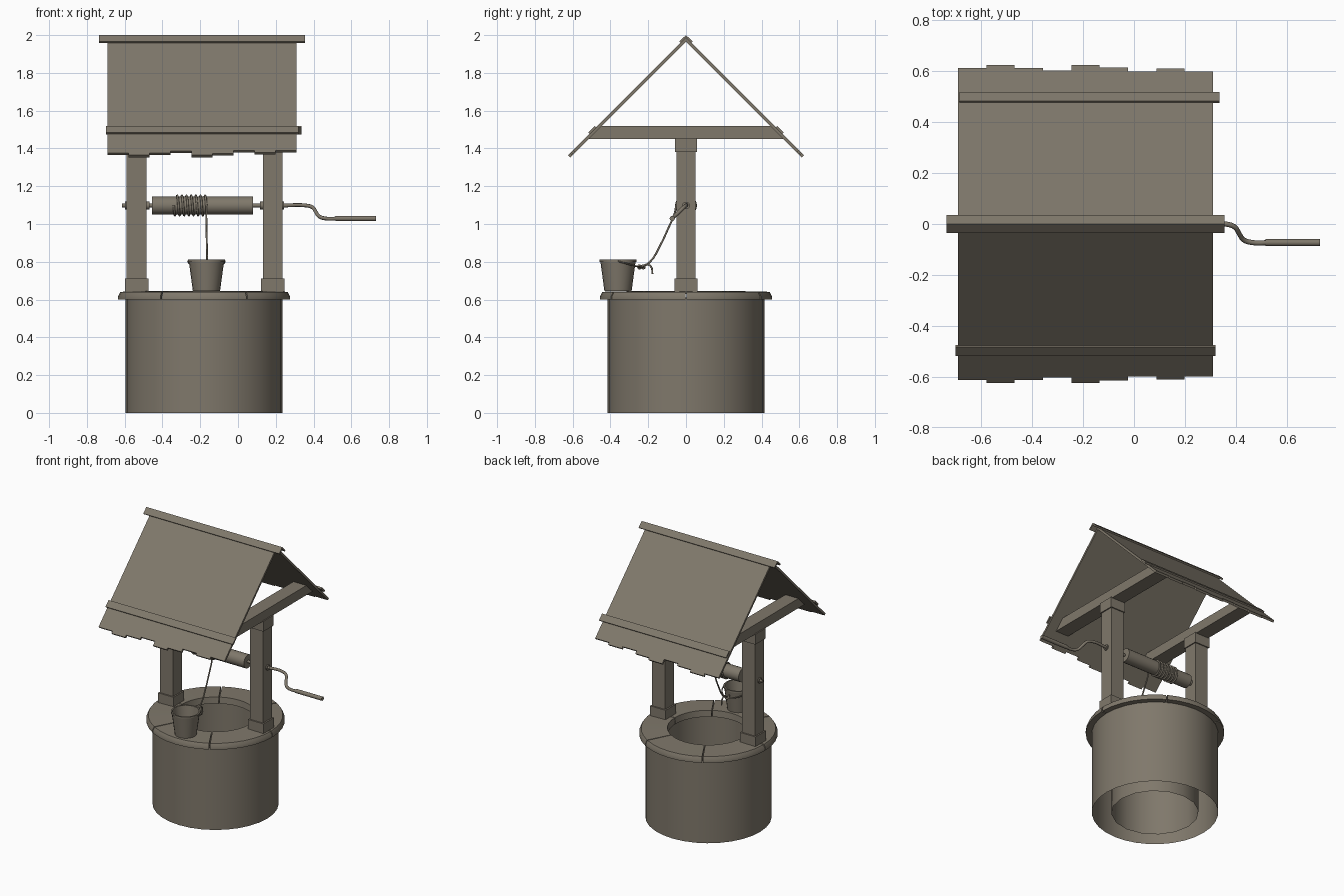
import bpy, bmesh, math
from mathutils import Vector

if "Cube" in bpy.data.objects:
    bpy.data.objects.remove(bpy.data.objects["Cube"])

CX = -0.18          # well centre
AXZ = 1.098         # windlass axis height

mat = bpy.data.materials.new("weathered grey brown")
mat.diffuse_color = (0.214, 0.188, 0.147, 1)
mat.use_nodes = True
mat.node_tree.nodes["Principled BSDF"].inputs["Base Color"].default_value = mat.diffuse_color


def finish(name, bm, smooth=True, recalc=True):
    if recalc:
        bmesh.ops.recalc_face_normals(bm, faces=bm.faces[:])
    me = bpy.data.meshes.new(name)
    bm.to_mesh(me)
    bm.free()
    ob = bpy.data.objects.new(name, me)
    bpy.context.collection.objects.link(ob)
    me.materials.append(mat)
    if smooth:
        bpy.ops.object.select_all(action='DESELECT')
        ob.select_set(True)
        bpy.context.view_layer.objects.active = ob
        bpy.ops.object.shade_smooth_by_angle(angle=math.radians(35))
    return ob


def box(name, x0, x1, y0, y1, z0, z1):
    prism(name, [(y0, z0), (y1, z0), (y1, z1), (y0, z1)], x0, x1)


def prism(name, pts, x0, x1):
    """Extrude a y-z outline along x."""
    bm = bmesh.new()
    a = [bm.verts.new((x0, y, z)) for y, z in pts]
    b = [bm.verts.new((x1, y, z)) for y, z in pts]
    bm.faces.new(a)
    bm.faces.new(b[::-1])
    n = len(pts)
    for i in range(n):
        bm.faces.new((a[i], a[(i + 1) % n], b[(i + 1) % n], b[i]))
    finish(name, bm, smooth=False)


def lathe(name, profile, centre, sides):
    """Spin an r-z profile a full turn around a vertical axis."""
    bm = bmesh.new()
    vs = [bm.verts.new((r, 0, z)) for r, z in profile]
    es = [bm.edges.new(p) for p in zip(vs, vs[1:])]
    bmesh.ops.spin(bm, geom=vs + es, cent=(0, 0, 0), axis=(0, 0, 1),
                   angle=2 * math.pi, steps=sides, use_merge=True)
    bmesh.ops.remove_doubles(bm, verts=bm.verts[:], dist=1e-5)
    bmesh.ops.translate(bm, verts=bm.verts[:], vec=(centre[0], centre[1], 0))
    return finish(name, bm)


def rod(name, x0, x1, r, y=0, z=AXZ, sides=16):
    pts = [(y + r * math.cos(2 * math.pi * i / sides),
            z + r * math.sin(2 * math.pi * i / sides)) for i in range(sides)]
    prism(name, pts, x0, x1)
    ob = bpy.data.objects[name]
    bpy.context.view_layer.objects.active = ob
    bpy.ops.object.select_all(action='DESELECT')
    ob.select_set(True)
    bpy.ops.object.shade_smooth_by_angle(angle=math.radians(35))


def tube(name, pts, r, bezier=True, res=4):
    """Round tube through a list of points."""
    cu = bpy.data.curves.new(name, 'CURVE')
    cu.dimensions = '3D'
    cu.bevel_depth = r
    cu.bevel_resolution = 2
    cu.use_fill_caps = True
    cu.resolution_u = res
    if bezier:
        sp = cu.splines.new('BEZIER')
        sp.bezier_points.add(len(pts) - 1)
        for bp, p in zip(sp.bezier_points, pts):
            bp.co = p
            bp.handle_left_type = bp.handle_right_type = 'AUTO'
    else:
        sp = cu.splines.new('POLY')
        sp.points.add(len(pts) - 1)
        for q, p in zip(sp.points, pts):
            q.co = (*p, 1)
    cu.materials.append(mat)
    ob = bpy.data.objects.new(name, cu)
    bpy.context.collection.objects.link(ob)
    bpy.ops.object.select_all(action='DESELECT')
    ob.select_set(True)
    bpy.context.view_layer.objects.active = ob
    bpy.ops.object.convert(target='MESH')


# well walls: two open shells
lathe("well_outer_wall", [(0.415, 0), (0.415, 0.61)], (CX, 0), 32)
lathe("well_inner_wall", [(0.287, 0), (0.287, 0.61)], (CX, 0), 16)

# rim stones: six arc slabs with narrow joints
rim = [(0.265, 0.60), (0.455, 0.60), (0.455, 0.618), (0.443, 0.641), (0.27, 0.645)]
for k in range(6):
    bm = bmesh.new()
    rings = []
    for s in range(7):
        a = math.radians(k * 60 + 0.5 + 59 * s / 6)
        rings.append([bm.verts.new((CX + r * math.cos(a), r * math.sin(a), z))
                      for r, z in rim])
    for p, q in zip(rings, rings[1:]):
        for i in range(5):
            j = (i + 1) % 5
            bm.faces.new((p[i], p[j], q[j], q[i]))
    bm.faces.new(rings[0])
    bm.faces.new(rings[-1][::-1])
    finish(f"rim_stone_{k + 1}", bm)

# posts with feet, top blocks and cross beams
for side, px in (("left", -0.537), ("right", 0.184)):
    box(f"{side}_post", px - 0.052, px + 0.052, -0.05, 0.05, 0.64, 1.46)
    box(f"{side}_post_foot", px - 0.062, px + 0.062, -0.06, 0.06, 0.63, 0.712)
    box(f"{side}_post_cap", px - 0.06, px + 0.06, -0.058, 0.058, 1.38, 1.455)
    prism(f"{side}_cross_beam",
          [(-0.53, 1.45), (0.53, 1.45), (0.465, 1.52), (-0.465, 1.52)],
          px - 0.052, px + 0.052)
    rod(f"{side}_axle_collar_in", *sorted((px + (0.05 if px < 0 else -0.05),
                                           px + (0.068 if px < 0 else -0.068))), 0.02)
    rod(f"{side}_axle_collar_out", *sorted((px - (0.05 if px < 0 else -0.05),
                                            px - (0.06 if px < 0 else -0.06))), 0.02)


def slope(sign, y0, y1, top, thick):
    """Outline of a board lying on a 45 degree roof side."""
    return [(sign * y0, top - y0), (sign * y1, top - y1),
            (sign * (y1 - thick), top - y1 - thick),
            (sign * max(y0 - thick, 0), top - y0 - (thick if y0 >= thick else 2 * thick))]


# roof: nine planks per side with uneven ends, battens and ridge cap
ends = [0.612, 0.624, 0.612, 0.601, 0.624, 0.614, 0.599, 0.609, 0.598]
w = 1.0 / 9
for side, sg, x0, x1 in (("front", -1, -0.70, 0.32), ("back", 1, -0.684, 0.335)):
    for i, e in enumerate(ends):
        prism(f"{side}_roof_plank_{i + 1}", slope(sg, 0, e, 1.988, 0.011),
              -0.69 + w * i, -0.69 + w * (i + 1))
    prism(f"{side}_roof_batten", slope(sg, 0.483, 0.518, 2.002, 0.009), x0, x1)
prism("ridge_cap", [(0, 2.0), (0.036, 1.966), (0.028, 1.958), (0, 1.986),
                    (-0.028, 1.958), (-0.036, 1.966)], -0.735, 0.355)

# windlass
rod("drum", -0.455, 0.08, 0.048, sides=20)
rod("axle", -0.615, 0.26, 0.01, sides=12)
tube("crank", [(0.24, 0, AXZ), (0.36, 0, AXZ), (0.395, -0.012, 1.088),
               (0.412, -0.037, 1.064), (0.43, -0.062, 1.04),
               (0.465, -0.073, 1.029), (0.53, -0.073, 1.029)], 0.01)
rod("crank_grip", 0.515, 0.73, 0.014, y=-0.073, z=1.029, sides=12)

# rope coil, hanging rope, knot and loose tail
turns, steps = 7, 20
coil = []
for i in range(turns * steps + 1):
    a = 2 * math.pi * i / steps
    coil.append((-0.34 + 0.172 * i / (turns * steps),
                 -0.052 * math.cos(a), AXZ - 0.052 * math.sin(a)))
tube("rope_coil", coil, 0.006, bezier=False)
tube("rope", [(-0.168, -0.052, AXZ), (-0.168, -0.062, 1.05), (-0.167, -0.088, 0.99),
              (-0.165, -0.135, 0.89), (-0.163, -0.19, 0.80), (-0.163, -0.24, 0.768)], 0.005)
tube("rope_knot", [(-0.163 + 0.012 * math.cos(t), -0.236 + 0.016 * math.sin(t),
                    0.773 + 0.008 * math.sin(2 * t))
                   for t in [i * math.pi / 4 for i in range(9)]], 0.006)
tube("rope_tail", [(-0.163, -0.24, 0.766), (-0.16, -0.205, 0.786),
                   (-0.16, -0.183, 0.77), (-0.16, -0.178, 0.735)], 0.005)

# bucket and its fallen handle
BX, BY = -0.167, -0.36
lathe("bucket", [(0, 0.645), (0.072, 0.645), (0.093, 0.80), (0.098, 0.80), (0.098, 0.811),
                 (0.088, 0.811), (0.067, 0.66), (0, 0.66)], (BX, BY), 20)
tube("bucket_handle", [(BX + 0.098 * math.cos(t), BY + 0.122 * math.sin(t),
                        0.803 - 0.034 * math.sin(t))
                       for t in [i * math.pi / 8 for i in range(9)]], 0.004)
